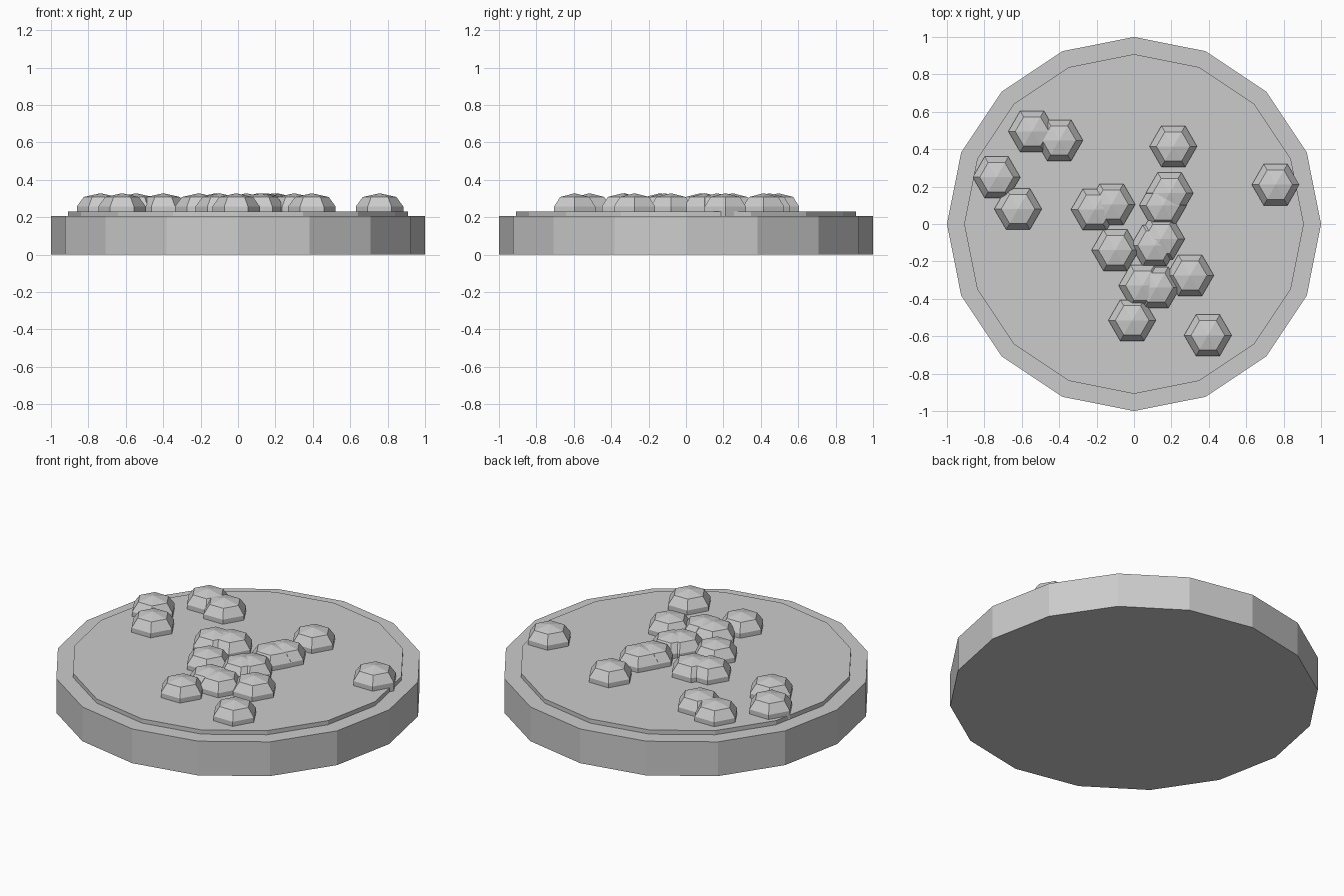
import bpy
import bmesh
from math import cos, sin, tau

cube = bpy.data.objects.get("Cube")
if cube:
    bpy.data.objects.remove(cube, do_unlink=True)

grey = bpy.data.materials.new("light grey")
grey.use_nodes = True
colour = (0.6, 0.6, 0.6, 1)
grey.diffuse_color = colour
grey.node_tree.nodes["Principled BSDF"].inputs["Base Color"].default_value = colour


def turned_mesh(name, profile, sides):
    """Flat-sided turned solid from (radius, height) rings, bottom to top."""
    bm = bmesh.new()
    rings = []
    for r, z in profile:
        if r == 0:
            rings.append([bm.verts.new((0, 0, z))] * sides)
        else:
            rings.append([bm.verts.new((r * cos(tau * i / sides), r * sin(tau * i / sides), z))
                          for i in range(sides)])
    for low, high in zip(rings, rings[1:]):
        for i in range(sides):
            j = (i + 1) % sides
            corners = [low[i], low[j], high[j], high[i]]
            bm.faces.new(list(dict.fromkeys(corners)))
    bm.faces.new(rings[0][::-1])
    if profile[-1][0] > 0:
        bm.faces.new(rings[-1])
    bmesh.ops.recalc_face_normals(bm, faces=bm.faces)
    mesh = bpy.data.meshes.new(name)
    bm.to_mesh(mesh)
    bm.free()
    mesh.materials.append(grey)
    return mesh


def place(name, mesh, x=0, y=0):
    obj = bpy.data.objects.new(name, mesh)
    obj.location = (x, y, 0)
    bpy.context.collection.objects.link(obj)


# Thick round base and the thin layer on top of it
place("base", turned_mesh("base", [(1, 0), (1, 0.205)], 16))
place("top_layer", turned_mesh("top_layer", [(0.908, 0.2), (0.908, 0.23)], 16))

# Six-sided domed toppings, scattered and partly overlapping
dome = turned_mesh("topping", [(0.127, 0.206), (0.127, 0.257), (0.09, 0.308), (0, 0.328)], 6)
spots = [(-0.545, 0.495), (-0.4, 0.447), (-0.735, 0.25), (-0.62, 0.08),
         (-0.21, 0.077), (-0.12, 0.105), (0.21, 0.415), (0.757, 0.21),
         (0.19, 0.165), (0.155, 0.1), (0.145, -0.08), (0.11, -0.115),
         (-0.1, -0.14), (0.3, -0.275), (0.045, -0.33), (0.12, -0.34),
         (-0.01, -0.515), (0.395, -0.595)]
for n, (x, y) in enumerate(spots, 1):
    place(f"topping_{n}", dome, x, y)
